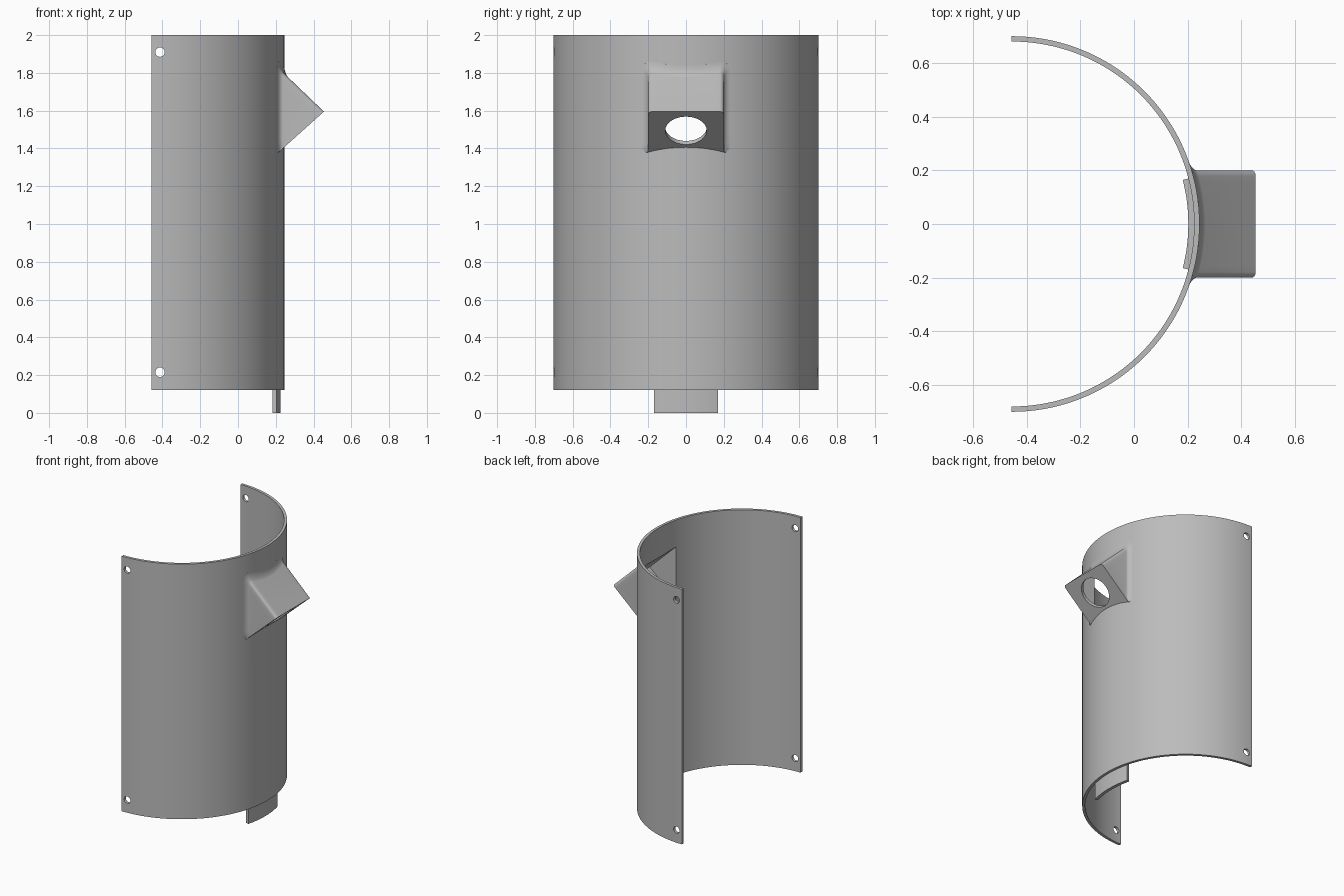
import bpy, bmesh, math
from mathutils import Vector, Matrix

if "Cube" in bpy.data.objects:
    bpy.data.objects.remove(bpy.data.objects["Cube"], do_unlink=True)

CX, R, WALL = -0.457, 0.702, 0.02           # shell axis, outer radius, thickness
TIP = Vector((0.455, 0, 1.595))             # ridge of the housing
LOW = Vector((-0.744, 0, -0.668))           # down the lower face, toward shell
UP = Vector((-0.722, 0, 0.692))             # up the top face, toward shell
HALF, FILLET, SKIN = 0.2, 0.03, 0.025       # housing half width, fillet, wall

grey = bpy.data.materials.new("plain grey")
grey.use_nodes = True
grey.diffuse_color = (0.5, 0.5, 0.5, 1)
grey.node_tree.nodes["Principled BSDF"].inputs["Base Color"].default_value = (0.5, 0.5, 0.5, 1)


def finish(name, bm):
    bmesh.ops.recalc_face_normals(bm, faces=bm.faces)
    mesh = bpy.data.meshes.new(name)
    bm.to_mesh(mesh)
    bm.free()
    mesh.materials.append(grey)
    ob = bpy.data.objects.new(name, mesh)
    bpy.context.collection.objects.link(ob)
    return ob


def loft(name, rings):
    """Solid through closed rings of points, capped at both ends."""
    bm = bmesh.new()
    rows = [[bm.verts.new(p) for p in ring] for ring in rings]
    n = len(rows[0])
    for a, b in zip(rows, rows[1:]):
        for i in range(n):
            j = (i + 1) % n
            bm.faces.new((a[i], a[j], b[j], b[i]))
    bm.faces.new(rows[0])
    bm.faces.new(rows[-1])
    return finish(name, bm)


def curved_plate(name, r0, r1, angle, z0, z1, steps):
    rings = []
    for i in range(steps + 1):
        a = angle * (2 * i / steps - 1)
        rings.append([(CX + r * math.cos(a), r * math.sin(a), z)
                      for r, z in ((r0, z0), (r1, z0), (r1, z1), (r0, z1))])
    return loft(name, rings)


def cylinder(name, radius, depth, centre, axis, segments):
    bm = bmesh.new()
    turn = Vector((0, 0, 1)).rotation_difference(Vector(axis)).to_matrix().to_4x4()
    bmesh.ops.create_cone(bm, cap_ends=True, segments=segments, radius1=radius,
                          radius2=radius, depth=depth,
                          matrix=Matrix.Translation(centre) @ turn)
    return finish(name, bm)


def cut(ob, cutters):
    bpy.context.view_layer.objects.active = ob
    for c in cutters:
        c.hide_render = True
        mod = ob.modifiers.new("cut", 'BOOLEAN')
        mod.operation, mod.solver, mod.object = 'DIFFERENCE', 'EXACT', c
        bpy.ops.object.modifier_apply(modifier=mod.name)


def housing_outline():
    """Points (y, s) with outward normals, rounded at the two ridge corners."""
    r, end = 0.02, 0.4
    half = [(HALF, end, 1, 1)]
    half += [(HALF, end + (r - end) * i / 14, 1, 0) for i in range(1, 14)]
    for i in range(6):
        a = math.pi / 2 * i / 5
        c, s = math.cos(a), math.sin(a)
        half.append((HALF - r + r * c, r - r * s, c, -s))
    half += [((HALF - r) * (1 - i / 8), 0, 0, -1) for i in range(1, 9)]
    return half + [(-y, s, -ny, ns) for y, s, ny, ns in reversed(half[:-1])]


def housing_rings():
    outline, rings = housing_outline(), []

    def ring(out, back, extra=0.0):
        pts = []
        for y, s, ny, ns in outline:
            p = TIP + LOW * (s + out * ns)
            p.y = y + out * ny
            reach = (CX + math.sqrt(R * R - p.y ** 2) - p.x) / UP.x
            pts.append(p + UP * (max(reach - back, 0) + extra))
        return pts

    # flat lower face, then walls, then the flare into the shell
    rings.append([TIP + LOW * s + Vector((0, y, 0)) for y, s, _, _ in outline])
    steps = 6
    for k in range(steps + 1):
        a = math.pi / 2 * k / steps
        rings.append(ring(FILLET * (1 - math.cos(a)), FILLET * (1 - math.sin(a))))
    rings.append(ring(FILLET, 0, 0.15))
    # the clamped points coincide on the first two rings
    return rings


# main parts
shell = curved_plate("half_round_shell", R - WALL, R, math.pi / 2, 0.12, 2.0, 72)
tab = curved_plate("bottom_tab", R - WALL - 0.022, R - WALL + 0.001, 0.252, 0.0, 0.24, 16)
housing = loft("angled_housing", housing_rings())
bm = bmesh.new()
bm.from_mesh(housing.data)
bmesh.ops.remove_doubles(bm, verts=bm.verts, dist=1e-5)
bmesh.ops.recalc_face_normals(bm, faces=bm.faces)
bm.to_mesh(housing.data)
bm.free()

# cutters: hollow of the housing, its round port, the shell bore, the bolt holes
inner = HALF - SKIN
hollow = loft("hollow_cutter", [
    [TIP + LOW * s + UP * t + Vector((0, y, 0))
     for y, s in ((inner, SKIN), (-inner, SKIN), (-inner, 0.36), (inner, 0.36))]
    for t in (SKIN, 0.45)])
port = cylinder("port_cutter", 0.11, 0.1, TIP + LOW * 0.15, (-0.668, 0, 0.744), 48)
bore = cylinder("bore_cutter", R - WALL / 2, 2, (CX, 0, 1.5), (0, 0, 1), 144)
bolts = [cylinder("bolt_cutter", 0.025, 2, (-0.413, 0, z), (0, 1, 0), 24)
         for z in (0.215, 1.91)]

cut(housing, [bore, hollow, port])
cut(shell, [hollow] + bolts)
for c in [hollow, port, bore] + bolts:
    bpy.data.objects.remove(c, do_unlink=True)

# smooth curves, crisp edges
bpy.ops.object.select_all(action='DESELECT')
for ob in (shell, tab, housing):
    ob.select_set(True)
bpy.context.view_layer.objects.active = shell
bpy.ops.object.shade_smooth_by_angle(angle=math.radians(30))
